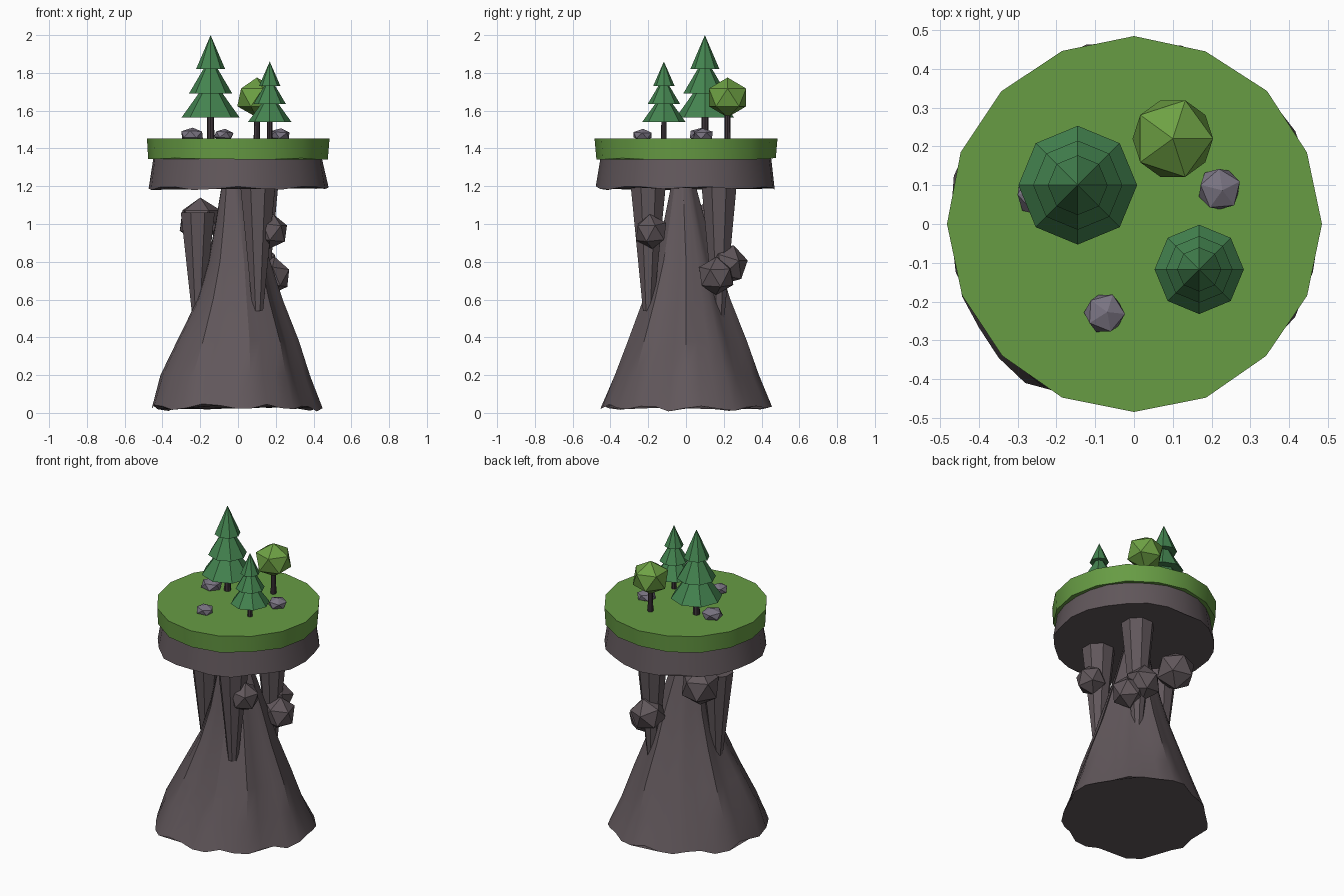
import bpy, bmesh, math, random
from mathutils import Matrix

if "Cube" in bpy.data.objects:
    bpy.data.objects.remove(bpy.data.objects["Cube"])

random.seed(4)


def material(name, *rgb):
    m = bpy.data.materials.new(name)
    m.diffuse_color = [((c / 255 + 0.055) / 1.055) ** 2.4 for c in rgb] + [1]
    m.use_nodes = True
    m.node_tree.nodes["Principled BSDF"].inputs["Base Color"].default_value = m.diffuse_color
    return m


ROCK = material("cliff rock", 97, 87, 91)
GRASS = material("grass", 103, 156, 68)
PINE = material("pine needles", 68, 132, 80)
LEAF = material("leaves", 110, 161, 68)
BARK = material("bark", 64, 55, 60)
STONE = material("stone", 122, 116, 130)


def finish(name, bm, mat, smooth=None):
    bmesh.ops.recalc_face_normals(bm, faces=bm.faces)
    me = bpy.data.meshes.new(name)
    bm.to_mesh(me)
    bm.free()
    me.materials.append(mat)
    ob = bpy.data.objects.new(name, me)
    bpy.context.collection.objects.link(ob)
    if smooth:
        bpy.ops.object.select_all(action='DESELECT')
        ob.select_set(True)
        bpy.context.view_layer.objects.active = ob
        bpy.ops.object.shade_smooth_by_angle(angle=math.radians(smooth))
    return ob


def loft(name, mat, rings, sides, wobble, smooth=None):
    """Closed stack of rings (z, radius, x, y); wobble(angle, ring) gives radius factor and dz."""
    bm = bmesh.new()
    loops = []
    for k, (z, r, x, y) in enumerate(rings):
        loop = []
        for i in range(sides):
            a = 2 * math.pi * i / sides
            f, dz = wobble(a, k)
            loop.append(bm.verts.new((x + r * f * math.cos(a), y + r * f * math.sin(a), z + dz)))
        loops.append(loop)
    for lo, hi in zip(loops, loops[1:]):
        for i in range(sides):
            j = (i + 1) % sides
            bm.faces.new((lo[i], lo[j], hi[j], hi[i]))
    bm.faces.new(loops[0])
    bm.faces.new(loops[-1])
    return finish(name, bm, mat, smooth)


def cone(name, mat, x, y, z0, z1, r0, r1, sides=8, turn=0.0):
    bm = bmesh.new()
    bmesh.ops.create_cone(bm, cap_ends=True, segments=sides, radius1=r0, radius2=r1, depth=z1 - z0,
                          matrix=Matrix.Translation((x, y, (z0 + z1) / 2)) @ Matrix.Rotation(turn, 4, 'Z'))
    return finish(name, bm, mat)


def ball(name, mat, x, y, z, r, squash=1.0, turn=(0, 0, 0)):
    bm = bmesh.new()
    bmesh.ops.create_icosphere(bm, subdivisions=1, radius=r)
    for axis, a in zip('XYZ', turn):
        bm.transform(Matrix.Rotation(a, 4, axis))
    bm.transform(Matrix.Translation((x, y, z)) @ Matrix.Diagonal((1, 1, squash, 1)))
    return finish(name, bm, mat)


# Flared stem: folded ridges, a foot stretched along one diagonal, a bulge on the left
def ridges(a, k):
    amp = (0.035, 0.06, 0.08, 0.08, 0.07, 0.06, 0.05)[k]
    f = 1 + amp * (0.5 * math.sin(5 * a + 0.7) + 0.55 * math.sin(9 * a + 2))
    f += (0.055, 0.03, 0.01, 0, 0, 0, 0)[k] * math.sin(2 * a)
    if k in (1, 2):
        f += 0.1 * max(0, -math.cos(a - 0.3)) ** 6
    return f, (0.014 * math.sin(9 * a) + random.uniform(-0.01, 0.01)) if k == 0 else 0


loft("rock_stem", ROCK, [(0.03, 0.447, -0.012, -0.008), (0.2, 0.372, -0.01, -0.005), (0.38, 0.303, 0, 0),
                         (0.6, 0.222, 0, 0), (0.8, 0.162, 0, 0), (1.0, 0.11, -0.012, -0.008),
                         (1.22, 0.06, -0.025, -0.015)], 32, ridges, 30)

# Rock cap under the grass, slightly uneven
loft("rock_cap", ROCK, [(1.19, 0.475, 0, 0), (1.35, 0.45, 0, 0)], 24,
     lambda a, k: (1 + random.uniform(-0.015, 0.012),
                   0.008 * math.sin(7 * a) + random.uniform(-0.004, 0.004) if k == 0 else 0), 30)

# Grass disc
loft("grass_disc", GRASS, [(1.345, 0.477, 0, 0), (1.452, 0.482, 0, 0)], 16,
     lambda a, k: (1 + random.uniform(-0.006, 0.006), random.uniform(-0.005, 0.005) if k == 0 else 0), 30)

# Rock columns tapering downwards
for i, (x, y, z0, z1, r) in enumerate([(0.105, -0.2, 0.54, 1.2, 0.1),
                                       (0.12, 0.175, 0.5, 1.2, 0.1),
                                       (-0.213, -0.015, 0.5, 1.06, 0.097)]):
    cone(f"rock_column_{i + 1}", ROCK, x, y, z0, z1, 0.03, r, 8, 0.39)

# Boulders clinging to the stem
for i, (x, y, z, r, turn) in enumerate([(0.175, -0.185, 0.96, 0.093, (0.1, 0.1, 0.3)),
                                        (0.18, 0.16, 0.725, 0.102, (0.1, 0.1, 0.9)),
                                        (0.115, 0.222, 0.785, 0.108, (0.2, 0.25, 1.8)),
                                        (-0.2, 0.14, 1.018, 0.122, (0, 0, 0.1))]):
    ball(f"boulder_{i + 1}", ROCK, x, y, z, r, 1, turn)

# Pine trees: trunk and three stacked cones (base z, tip z, radius)
PINES = [("large_pine", -0.145, 0.1, 0.02, [(1.565, 1.78, 0.153), (1.69, 1.885, 0.115), (1.82, 2.0, 0.077)]),
         ("small_pine", 0.168, -0.117, 0.015, [(1.54, 1.70, 0.115), (1.635, 1.78, 0.086), (1.73, 1.86, 0.057)])]
for name, x, y, r, tiers in PINES:
    cone(name + "_trunk", BARK, x, y, 1.44, tiers[0][0] + 0.03, r, r * 0.9)
    for i, (z0, z1, tr) in enumerate(tiers):
        cone(f"{name}_tier_{i + 1}", PINE, x, y, z0, z1, tr, 0)

# Round tree
cone("round_tree_trunk", BARK, 0.1, 0.22, 1.44, 1.6, 0.017, 0.015)
ball("round_tree_crown", LEAF, 0.1, 0.22, 1.67, 0.116, 0.91)

# Flattened stones on the grass
for i, (x, y, r) in enumerate([(0.22, 0.09, 0.06), (-0.076, -0.23, 0.056), (-0.243, 0.078, 0.066)]):
    ball(f"stone_{i + 1}", STONE, x, y, 1.471, r, 0.6, (0.1, 0.1, 0.4 + 0.8 * i))
